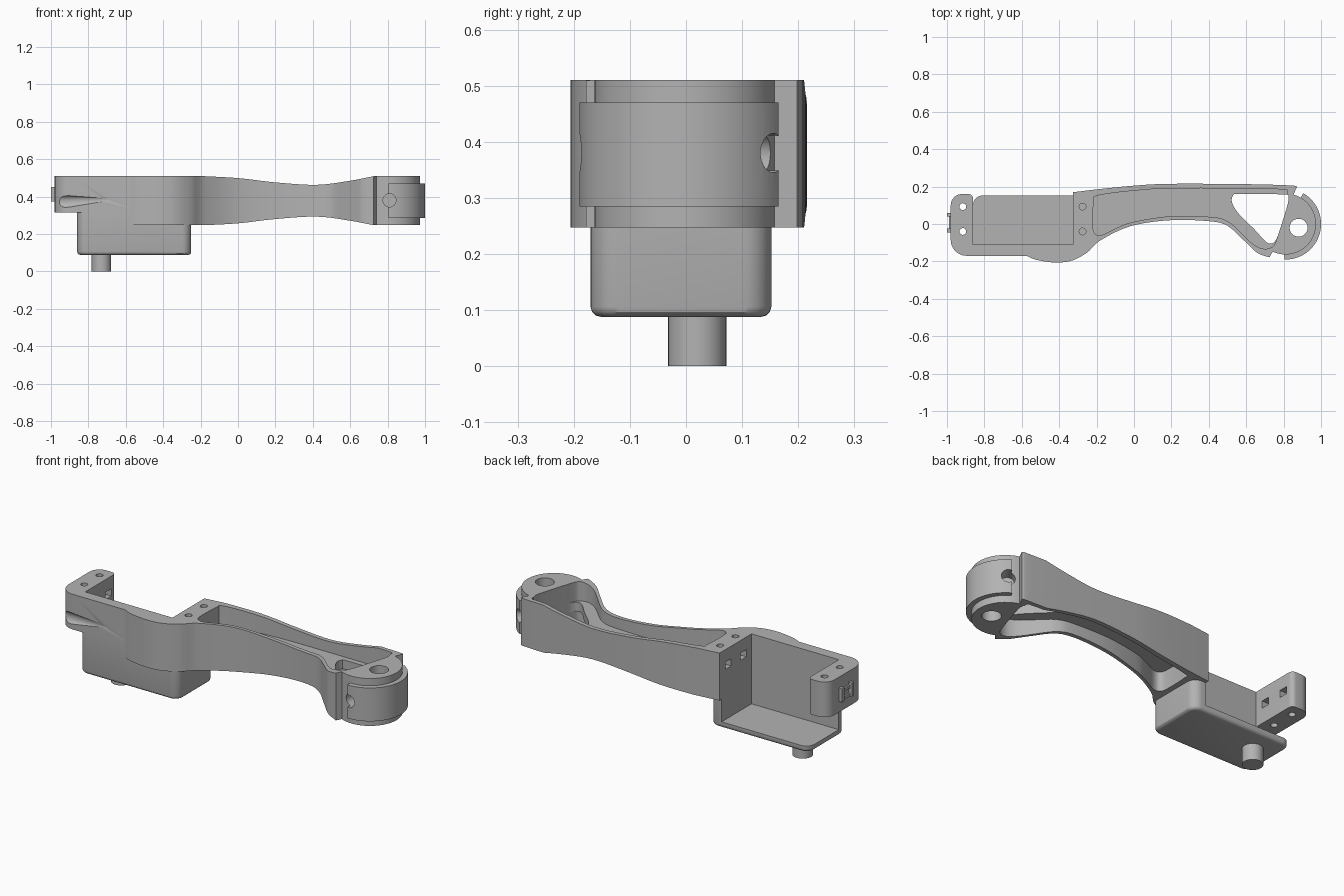
import bpy, bmesh
from math import radians, cos, sin
from mathutils import Matrix, Vector

cube = bpy.data.objects.get("Cube")
if cube:
    bpy.data.objects.remove(cube, do_unlink=True)

grey = bpy.data.materials.new("neutral grey")
grey.use_nodes = True
grey.diffuse_color = (0.45, 0.45, 0.45, 1)
grey.node_tree.nodes["Principled BSDF"].inputs["Base Color"].default_value = (0.45, 0.45, 0.45, 1)


def finish(name, bm):
    bmesh.ops.recalc_face_normals(bm, faces=bm.faces)
    mesh = bpy.data.meshes.new(name)
    bm.to_mesh(mesh)
    bm.free()
    obj = bpy.data.objects.new(name, mesh)
    bpy.context.collection.objects.link(obj)
    mesh.materials.append(grey)
    return obj


def prism(name, pts, lo, hi, axis="z", soft_bottom=0):
    """Extrude a flat outline between two levels."""
    bm = bmesh.new()
    place = (lambda a, b: (a, b, lo)) if axis == "z" else (lambda a, b: (a, lo, b))
    face = bm.faces.new([bm.verts.new(place(a, b)) for a, b in pts])
    rise = Vector((0, 0, hi - lo)) if axis == "z" else Vector((0, hi - lo, 0))
    ext = bmesh.ops.extrude_face_region(bm, geom=[face], use_keep_orig=True)
    bmesh.ops.translate(bm, vec=rise, verts=[v for v in ext["geom"] if isinstance(v, bmesh.types.BMVert)])
    if soft_bottom:
        edges = [e for e in bm.edges if all(abs(v.co.z - lo) < 1e-5 for v in e.verts)]
        bmesh.ops.recalc_face_normals(bm, faces=bm.faces)
        bmesh.ops.bevel(bm, geom=edges, offset=soft_bottom, segments=3, profile=0.5, affect="EDGES")
    return finish(name, bm)


def box(name, x0, x1, y0, y1, z0, z1):
    return prism(name, [(x0, y0), (x1, y0), (x1, y1), (x0, y1)], z0, z1)


def cone(name, start, end, r1, r2):
    """Round bar or cone between two points."""
    a, b = Vector(start), Vector(end)
    turn = (b - a).to_track_quat("Z", "Y").to_matrix().to_4x4()
    bm = bmesh.new()
    bmesh.ops.create_cone(bm, cap_ends=True, segments=32, radius1=r1, radius2=r2,
                          depth=(b - a).length, matrix=Matrix.Translation((a + b) / 2) @ turn)
    return finish(name, bm)


def combine(obj, tool, op="DIFFERENCE"):
    tool.hide_render = True
    mod = obj.modifiers.new("shape", "BOOLEAN")
    mod.operation, mod.solver, mod.object = op, "EXACT", tool
    bpy.context.view_layer.objects.active = obj
    bpy.ops.object.modifier_apply(modifier=mod.name)
    bpy.data.objects.remove(tool, do_unlink=True)


def arc(cx, cy, r, a0, a1, n=8):
    angles = [radians(a0 + (a1 - a0) * i / n) for i in range(n + 1)]
    return [(cx + r * cos(a), cy + r * sin(a)) for a in angles]


def smooth(pts, closed=False, n=5):
    """Flowing line through the given points."""
    p = [Vector(q) for q in pts]
    p = [p[-1]] + p + [p[0], p[1]] if closed else [p[0]] + p + [p[-1]]
    out = []
    for a, b, c, d in zip(p, p[1:], p[2:], p[3:]):
        for i in range(n):
            t = i / n
            q = 0.5 * (2 * b + (c - a) * t + (2 * a - 5 * b + 4 * c - d) * t * t
                       + (3 * b - a - 3 * c + d) * t ** 3)
            out.append(tuple(q))
    return out if closed else out + [tuple(p[-1])]


TOP, LOW, MID = 0.51, 0.247, 0.378
HUB = (0.81, 0.0)

# Arm body: curved plan outline, with the hub at its far end
front_edge = smooth([(-.575, -.17), (-.52, -.192), (-.42, -.206), (-.33, -.195), (-.25, -.152),
                     (-.18, -.088), (-.02, -.012), (.19, .02), (.4, .015), (.5, -.01),
                     (.59, -.09), (.66, -.155), (.725, -.178)])
hub_edge = arc(*HUB, 0.163, -115, 75, 36)
back_edge = smooth([(.872, .198), (.84, .206), (.6, .213), (.2, .215), (0, .205), (-.2, .185), (-.325, .17)])
arm = prism("arm_body", front_edge + hub_edge + back_edge + [(-.325, -.11), (-.575, -.11)], LOW, TOP)

# Waisted side profile
top_line = smooth([(-.2, .51), (0, .499), (.2, .476), (.42, .463), (.6, .485), (.73, .51)])
low_line = [(x, 2 * MID - z) for x, z in reversed(top_line)]
profile = [(-.7, .52), (-.22, .52)] + top_line + [(.74, .52), (1.1, .52), (1.1, .24), (.74, .24)] \
    + low_line + [(-.22, .24), (-.7, .24)]
combine(arm, prism("profile", profile, -.5, .5, "y"), "INTERSECT")

# Pockets above and below a thin web
pocket = smooth([(-.215, .12), (-.195, .152), (0, .178), (.2, .19), (.6, .19), (.79, .184), (.822, .165),
                 (.8, .05), (.76, -.09), (.735, -.125), (.69, -.132), (.64, -.11), (.59, -.065),
                 (.55, -.025), (.5, .015), (.42, .037), (.2, .042), (0, .012), (-.09, -.02),
                 (-.17, -.058), (-.21, -.05), (-.22, 0)], True)
for lo, hi in ((MID + .025, .6), (.1, MID - .025)):
    combine(arm, prism("pocket", pocket, lo, hi))

# Triangular opening through the web
window = smooth([(.53, .152), (.524, .115), (.56, .055), (.645, -.03), (.7, -.09), (.73, -.105),
                 (.755, -.09), (.775, -.045), (.82, .1), (.825, .145), (.8, .158), (.56, .16)], True)
combine(arm, prism("window", window, .1, .6))

# Raised band around the hub
band = prism("hub_band", arc(*HUB, 0.19, -92, 60, 32) + arc(*HUB, 0.14, 60, -92, 32), .285, .47)
combine(band, cone("bore", (.88, -.02, .1), (.88, -.02, .6), .048, .048))
combine(arm, cone("bore", (.88, -.02, .1), (.88, -.02, .6), .048, .048))
for angle in (-90, 55):
    way = Vector((cos(radians(angle)), sin(radians(angle)), 0))
    centre = Vector((*HUB, .38))
    for part in (arm, band):
        combine(part, cone("side_hole", centre + way * .11, centre + way * .25, .035, .035))

# End bracket: front wall and rounded end block
outline = [(-.5, -.17), (-.5, -.11), (-.86, -.11)] + arc(-.885, .135, .025, 0, 90) \
    + arc(-.92, .1, .06, 90, 180) + arc(-.895, -.085, .085, 180, 270)
bracket = prism("end_bracket", outline, .315, TOP)
combine(bracket, cone("cable_groove", (-1, -.185, .37), (-.67, -.178, .385), .045, .006))

# Screw holes and nut slots on both sides of the bay
for y in (-.04, .093):
    combine(bracket, cone("screw", (-.915, y, .2), (-.915, y, .6), .018, .018))
    combine(arm, cone("screw", (-.275, y, .3), (-.275, y, .6), .018, .018))
    combine(bracket, box("slot", -.94, -.8, y - .025, y + .025, .4, .44))
    combine(arm, box("slot", -.4, -.25, y - .025, y + .025, .4, .44))

# Lower housing: rounded tray open to the back and top
corners = arc(-.81, -.12, .05, 180, 270) + arc(-.3, -.12, .05, 270, 360) \
    + arc(-.3, .102, .05, 0, 90) + arc(-.81, .102, .05, 90, 180)
tray = prism("lower_housing", corners, .088, .32, soft_bottom=.018)
combine(tray, box("bay", -1.1, -.325, -.11, .4, .122, .6))
shaft = cone("pivot_shaft", (-.73, .02, 0), (-.73, .02, .1), .052, .052)

# Small clip on the end block
clips = [box("clip_post", -1, -.97, y, y + .02, .375, .45) for y in (-.045, .04)]
clips += [box("clip_bar", -.99, -.97, -.04, .055, z, z + .016) for z in (.375, .42)]

# Smooth curved walls, crisp edges
for obj in [arm, band, bracket, tray, shaft]:
    bpy.ops.object.select_all(action="DESELECT")
    obj.select_set(True)
    bpy.context.view_layer.objects.active = obj
    bpy.ops.object.shade_smooth_by_angle(angle=radians(30))
